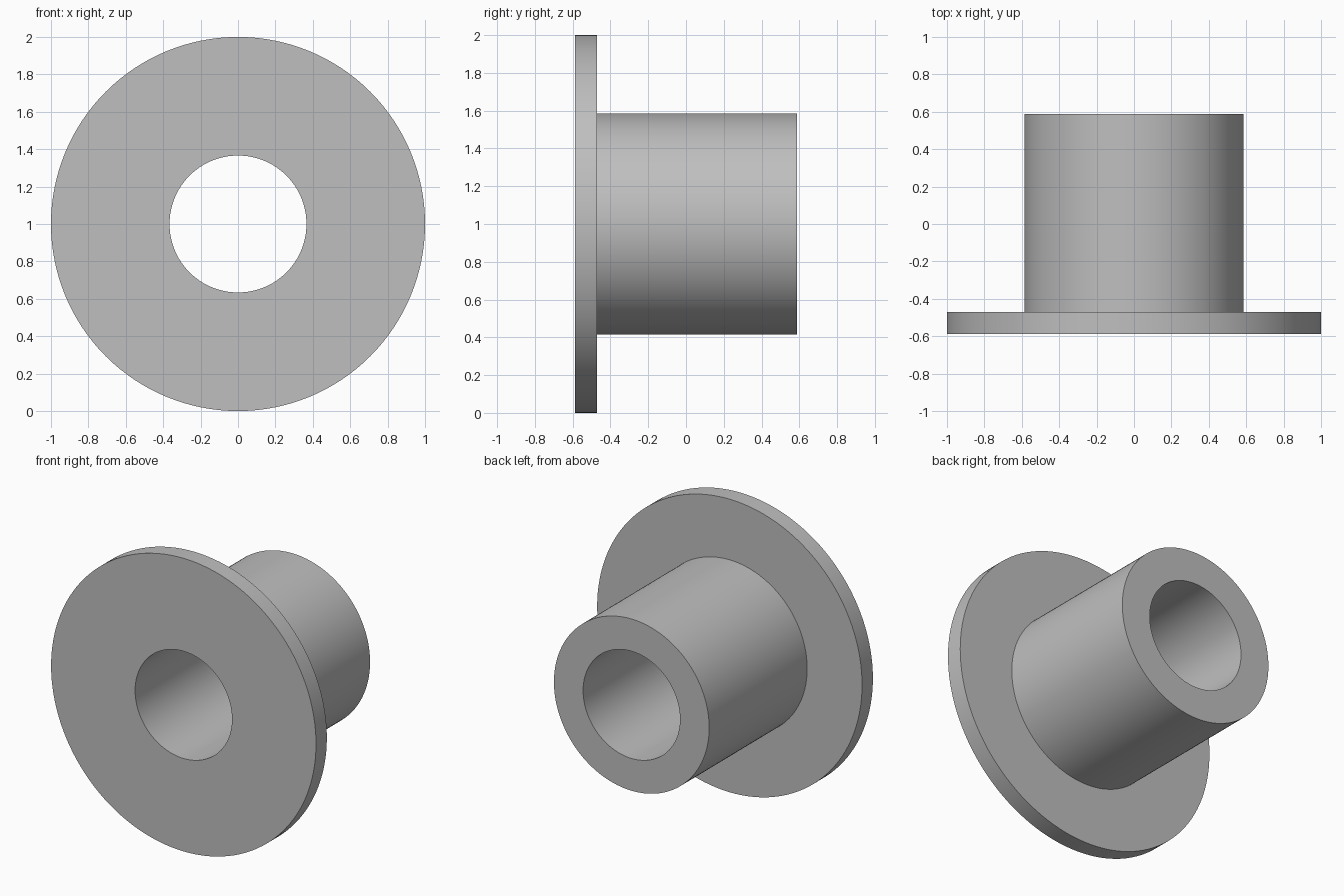
import bpy
import bmesh
import math
from mathutils import Vector

cube = bpy.data.objects.get("Cube")
if cube:
    bpy.data.objects.remove(cube, do_unlink=True)

SEGMENTS = 128
BORE, TUBE, FLANGE = 0.366, 0.586, 1.0          # radii
FRONT, STEP, BACK = -0.587, -0.47, 0.587        # stations along y
AXIS = Vector((0, 0, 1))

# Plain grey material
grey = bpy.data.materials.new("plain grey")
grey.use_nodes = True
colour = (0.52, 0.52, 0.52, 1)
grey.diffuse_color = colour
grey.node_tree.nodes["Principled BSDF"].inputs["Base Color"].default_value = colour

# Closed half section of the flanged sleeve, as (radius, y)
section = [(BORE, FRONT), (FLANGE, FRONT), (FLANGE, STEP),
           (TUBE, STEP), (TUBE, BACK), (BORE, BACK)]

# Revolve the section around the horizontal bore axis
bm = bmesh.new()
rings = []
for radius, y in section:
    ring = []
    for i in range(SEGMENTS):
        a = math.tau * i / SEGMENTS
        ring.append(bm.verts.new(AXIS + Vector((radius * math.cos(a), y, radius * math.sin(a)))))
    rings.append(ring)
for k, ring in enumerate(rings):
    following = rings[(k + 1) % len(rings)]
    for i in range(SEGMENTS):
        j = (i + 1) % SEGMENTS
        bm.faces.new((ring[i], ring[j], following[j], following[i]))
bmesh.ops.recalc_face_normals(bm, faces=bm.faces)

mesh = bpy.data.meshes.new("flanged_sleeve")
bm.to_mesh(mesh)
bm.free()
mesh.materials.append(grey)
sleeve = bpy.data.objects.new("flanged_sleeve", mesh)
bpy.context.collection.objects.link(sleeve)

# Smooth round walls, crisp rims
bpy.ops.object.select_all(action="DESELECT")
sleeve.select_set(True)
bpy.context.view_layer.objects.active = sleeve
bpy.ops.object.shade_smooth_by_angle(angle=math.radians(30))
